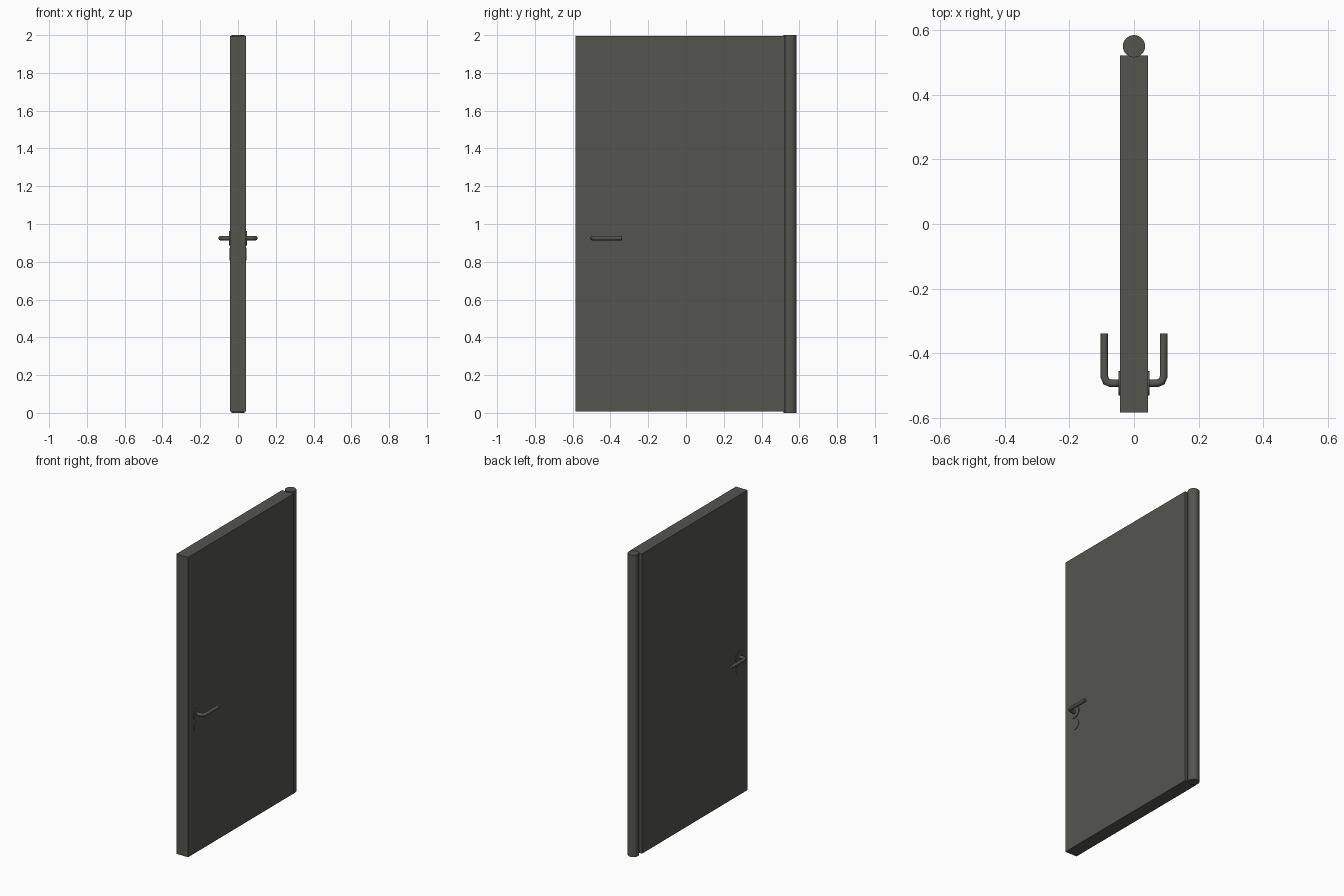
import bpy, bmesh, math
from mathutils import Matrix, Vector

if "Cube" in bpy.data.objects:
    bpy.data.objects.remove(bpy.data.objects["Cube"])

grey = bpy.data.materials.new("dark grey")
grey.diffuse_color = (0.09, 0.09, 0.078, 1)
grey.use_nodes = True
grey.node_tree.nodes["Principled BSDF"].inputs["Base Color"].default_value = grey.diffuse_color


def finish(name, bm, smooth=False):
    bmesh.ops.recalc_face_normals(bm, faces=bm.faces)
    me = bpy.data.meshes.new(name)
    bm.to_mesh(me)
    bm.free()
    me.materials.append(grey)
    ob = bpy.data.objects.new(name, me)
    bpy.context.collection.objects.link(ob)
    if smooth:
        bpy.ops.object.select_all(action='DESELECT')
        bpy.context.view_layer.objects.active = ob
        ob.select_set(True)
        bpy.ops.object.shade_smooth_by_angle(angle=math.radians(35))
    return ob


def box(name, lo, hi):
    bm = bmesh.new()
    bmesh.ops.create_cube(bm, size=1)
    for v in bm.verts:
        v.co = Vector([lo[i] + (v.co[i] + 0.5) * (hi[i] - lo[i]) for i in range(3)])
    return finish(name, bm)


def cylinder(name, centre, r, depth, along_x=False):
    m = Matrix.Translation(centre)
    if along_x:
        m = m @ Matrix.Rotation(math.pi / 2, 4, 'Y')
    bm = bmesh.new()
    bmesh.ops.create_cone(bm, cap_ends=True, segments=32, radius1=r, radius2=r,
                          depth=depth, matrix=m)
    return finish(name, bm, True)


def tube(name, path, r, z, sides=16):
    # round tube along a flat path at height z
    pts = [Vector((x, y, z)) for x, y in path]
    up = Vector((0, 0, 1))
    bm = bmesh.new()
    rings = []
    for i, p in enumerate(pts):
        a = (p - pts[i - 1]).normalized() if i else None
        b = (pts[i + 1] - p).normalized() if i < len(pts) - 1 else None
        t = ((a or b) + (b or a)).normalized()
        side = t.cross(up) / t.dot(a or b)
        rings.append([bm.verts.new(p + r * (side * math.cos(k * math.tau / sides)
                                            + up * math.sin(k * math.tau / sides)))
                      for k in range(sides)])
    for q, s in zip(rings, rings[1:]):
        for k in range(sides):
            n = (k + 1) % sides
            bm.faces.new((q[k], q[n], s[n], s[k]))
    bm.faces.new(rings[0])
    bm.faces.new(rings[-1])
    return finish(name, bm, True)


# door leaf and hinge post
box("door_leaf", (-0.043, -0.584, 0.007), (0.043, 0.523, 1.994))
cylinder("hinge_post", (0, 0.551, 1.0), 0.0345, 2.0)

# lever handles, rosettes and keyhole plates on both faces
for s, side in ((1, "right"), (-1, "left")):
    cylinder("handle_rosette_" + side, (s * 0.043, -0.493, 0.925), 0.038, 0.009, True)
    cylinder("keyhole_plate_" + side, (s * 0.043, -0.493, 0.84), 0.034, 0.005, True)
    path = [(s * 0.04, -0.494), (s * 0.073, -0.494), (s * 0.086, -0.488),
            (s * 0.092, -0.474), (s * 0.092, -0.34)]
    tube("lever_" + side, path, 0.0115, 0.925)
